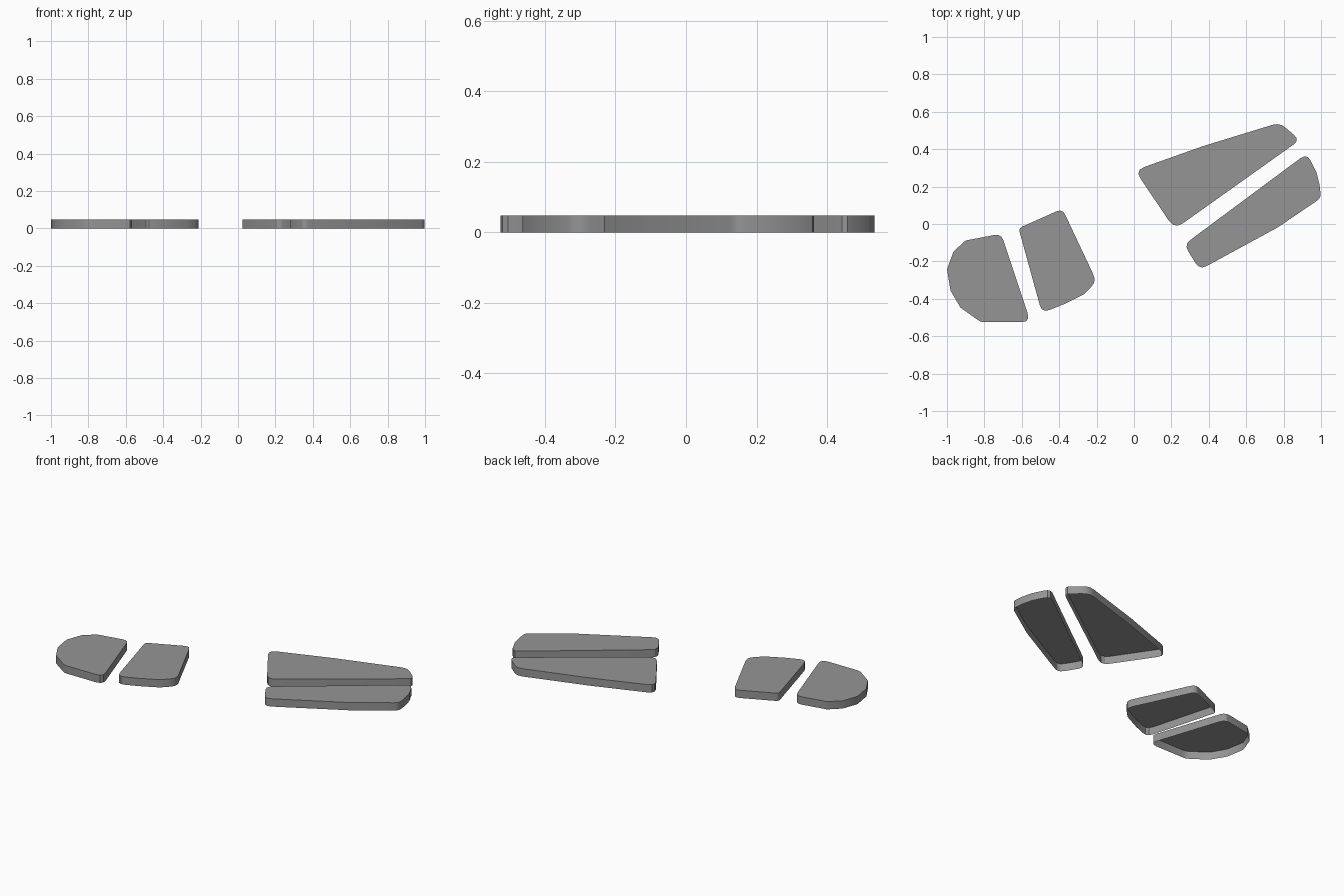
import bpy
import bmesh
import math
from mathutils import Vector

HEIGHT = 0.048
CORNER_STEPS = 3

default_cube = bpy.data.objects.get("Cube")
if default_cube:
    bpy.data.objects.remove(default_cube, do_unlink=True)

# Single plain grey for every pad
grey = bpy.data.materials.new("mid_grey")
grey.use_nodes = True
grey_colour = (0.3, 0.3, 0.3, 1)
grey.diffuse_color = grey_colour
grey.node_tree.nodes["Principled BSDF"].inputs["Base Color"].default_value = grey_colour


def rounded_outline(corners):
    """Replace each (x, y, radius) corner by a short curve; radius 0 stays sharp."""
    outline = []
    for index, (x, y, radius) in enumerate(corners):
        corner = Vector((x, y))
        if radius == 0:
            outline.append(corner)
            continue
        previous = Vector(corners[index - 1][:2])
        following = Vector(corners[(index + 1) % len(corners)][:2])
        start = corner + (previous - corner).normalized() * radius
        end = corner + (following - corner).normalized() * radius
        for step in range(CORNER_STEPS + 1):
            t = step / CORNER_STEPS
            outline.append(start.lerp(corner, t).lerp(corner.lerp(end, t), t))
    return outline


def make_pad(name, corners):
    """Build a thin shell with a flat top, upright rim and open underside."""
    mesh = bpy.data.meshes.new(name)
    bm = bmesh.new()
    outline = rounded_outline(corners)
    top = bm.faces.new([bm.verts.new((p.x, p.y, HEIGHT)) for p in outline])
    top.normal_update()
    if top.normal.z < 0:
        top.normal_flip()
    rim = bmesh.ops.extrude_edge_only(bm, edges=list(top.edges))
    for vertex in rim["geom"]:
        if isinstance(vertex, bmesh.types.BMVert):
            vertex.co.z = 0
    bmesh.ops.recalc_face_normals(bm, faces=bm.faces)
    top.normal_update()
    if top.normal.z < 0:
        bmesh.ops.reverse_faces(bm, faces=bm.faces)
    bm.to_mesh(mesh)
    bm.free()
    mesh.materials.append(grey)
    pad = bpy.data.objects.new(name, mesh)
    bpy.context.collection.objects.link(pad)
    return pad


# Long pair of tapering pads on the left side
long_rear = make_pad("long_rear_pad", [
    (0.005, 0.287, 0.053), (0.217, -0.028, 0.055), (0.887, 0.449, 0.04),
    (0.779, 0.542, 0.04), (0.365, 0.415, 0)])
long_front = make_pad("long_front_pad", [
    (0.268, -0.11, 0.04), (0.351, -0.245, 0.042), (0.767, -0.019, 0),
    (1, 0.139, 0.025), (0.992, 0.21, 0), (0.976, 0.275, 0),
    (0.925, 0.378, 0.043)])

# Short pair of pads on the right side
short_inner = make_pad("short_inner_pad", [
    (-0.617, -0.023, 0.02), (-0.492, -0.476, 0.045), (-0.377, -0.43, 0),
    (-0.27, -0.377, 0), (-0.2, -0.307, 0.039), (-0.383, 0.082, 0.035)])
short_outer = make_pad("short_outer_pad", [
    (-1, -0.243, 0), (-0.981, -0.356, 0), (-0.928, -0.447, 0),
    (-0.818, -0.525, 0.02), (-0.553, -0.525, 0.05), (-0.71, -0.052, 0.037),
    (-0.9, -0.088, 0), (-0.965, -0.147, 0)])

# Smooth the rounded corners, keep the top edge crisp
bpy.ops.object.select_all(action="DESELECT")
for pad in (long_rear, long_front, short_inner, short_outer):
    pad.select_set(True)
bpy.context.view_layer.objects.active = long_rear
bpy.ops.object.shade_smooth_by_angle(angle=math.radians(30))
